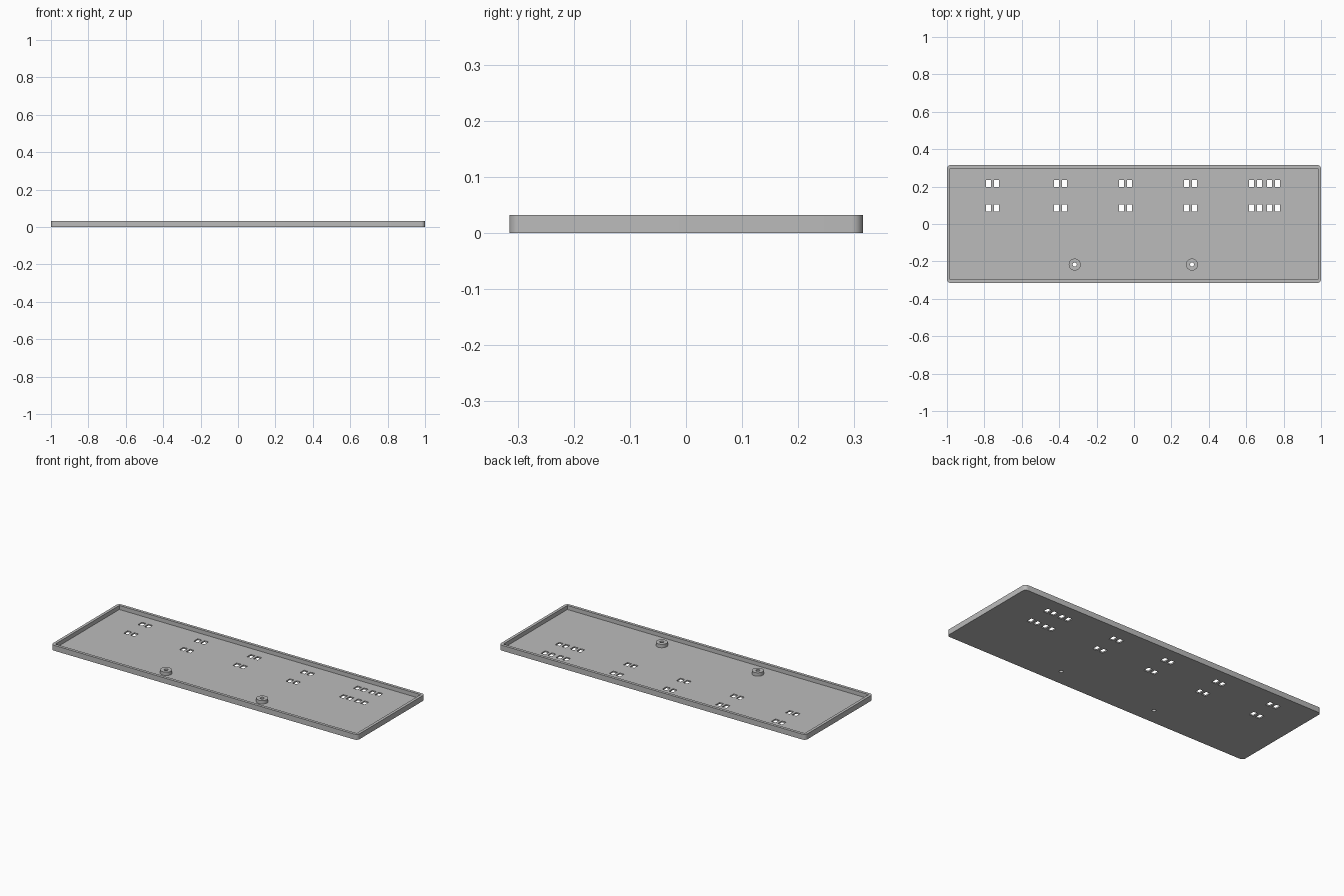
import bpy, bmesh
from math import pi, cos, sin

cube = bpy.data.objects.get("Cube")
if cube:
    bpy.data.objects.remove(cube, do_unlink=True)

LENGTH, WIDTH, HEIGHT = 2.0, 0.63, 0.032
WALL, FLOOR = 0.017, 0.008
BOSS_Y, BOSS_TOP, BOSS_R, BORE_R = -0.217, 0.028, 0.032, 0.011
BOSS_X = (-0.317, 0.31)

grey = bpy.data.materials.new("plain_grey")
grey.use_nodes = True
grey.diffuse_color = (0.5, 0.5, 0.5, 1)
grey.node_tree.nodes["Principled BSDF"].inputs["Base Color"].default_value = (0.5, 0.5, 0.5, 1)


def rounded_rect(cx, cy, w, d, r, steps=8):
    """Counter-clockwise outline of a rectangle with rounded corners."""
    points = []
    for i, (sx, sy) in enumerate(((1, 1), (-1, 1), (-1, -1), (1, -1))):
        for k in range(steps + 1):
            a = (i + k / steps) * pi / 2
            points.append((cx + sx * (w / 2 - r) + r * cos(a),
                           cy + sy * (d / 2 - r) + r * sin(a)))
    return points


def rect(cx, cy, w, d):
    return [(cx + sx * w / 2, cy + sy * d / 2)
            for sx, sy in ((1, 1), (-1, 1), (-1, -1), (1, -1))]


def circle(cx, cy, r, n=32):
    return [(cx + r * cos(2 * pi * k / n), cy + r * sin(2 * pi * k / n)) for k in range(n)]


def prisms(name, outlines, z0, z1):
    """One object made of upright prisms, one per outline."""
    bm = bmesh.new()
    for outline in outlines:
        low = [bm.verts.new((x, y, z0)) for x, y in outline]
        high = [bm.verts.new((x, y, z1)) for x, y in outline]
        bm.faces.new(low[::-1])
        bm.faces.new(high)
        for i in range(len(low)):
            j = (i + 1) % len(low)
            bm.faces.new((low[i], low[j], high[j], high[i]))
    mesh = bpy.data.meshes.new(name)
    bm.to_mesh(mesh)
    bm.free()
    mesh.materials.append(grey)
    obj = bpy.data.objects.new(name, mesh)
    bpy.context.collection.objects.link(obj)
    return obj


def select_only(obj):
    bpy.ops.object.select_all(action='DESELECT')
    obj.select_set(True)
    bpy.context.view_layer.objects.active = obj


def cut(target, cutter):
    """Subtract the cutter, then remove it."""
    cutter.hide_render = True
    mod = target.modifiers.new("cut", 'BOOLEAN')
    mod.operation = 'DIFFERENCE'
    mod.solver = 'EXACT'
    mod.object = cutter
    select_only(target)
    bpy.ops.object.modifier_apply(modifier=mod.name)
    bpy.data.objects.remove(cutter, do_unlink=True)


def smooth(obj):
    select_only(obj)
    bpy.ops.object.shade_smooth_by_angle(angle=pi / 6)


# Tray: rounded plate with a shallow square-cornered recess
tray = prisms("tray", [rounded_rect(0, 0, LENGTH, WIDTH, 0.02)], 0, HEIGHT)
cut(tray, prisms("recess_cutter",
                 [rect(0, 0, LENGTH - 2 * WALL, WIDTH - 2 * WALL)], FLOOR, 2 * HEIGHT))

# Paired slots in two rows, and the screw bores
pair_centres = (-0.757, -0.393, -0.046, 0.301, 0.649, 0.746)
slots = [rect(x + side * 0.0215, y, 0.027, 0.037)
         for x in pair_centres for side in (-1, 1) for y in (0.085, 0.217)]
bores = [circle(x, BOSS_Y, BORE_R) for x in BOSS_X]
cut(tray, prisms("slot_cutter", slots + bores, -HEIGHT, 2 * HEIGHT))
smooth(tray)

# Screw bosses: short tubes standing on the floor
for name, x in zip(("right_boss", "left_boss"), BOSS_X):
    boss = prisms(name, [circle(x, BOSS_Y, BOSS_R)], FLOOR, BOSS_TOP)
    cut(boss, prisms("bore_cutter", [circle(x, BOSS_Y, BORE_R)], -HEIGHT, 2 * HEIGHT))
    smooth(boss)
